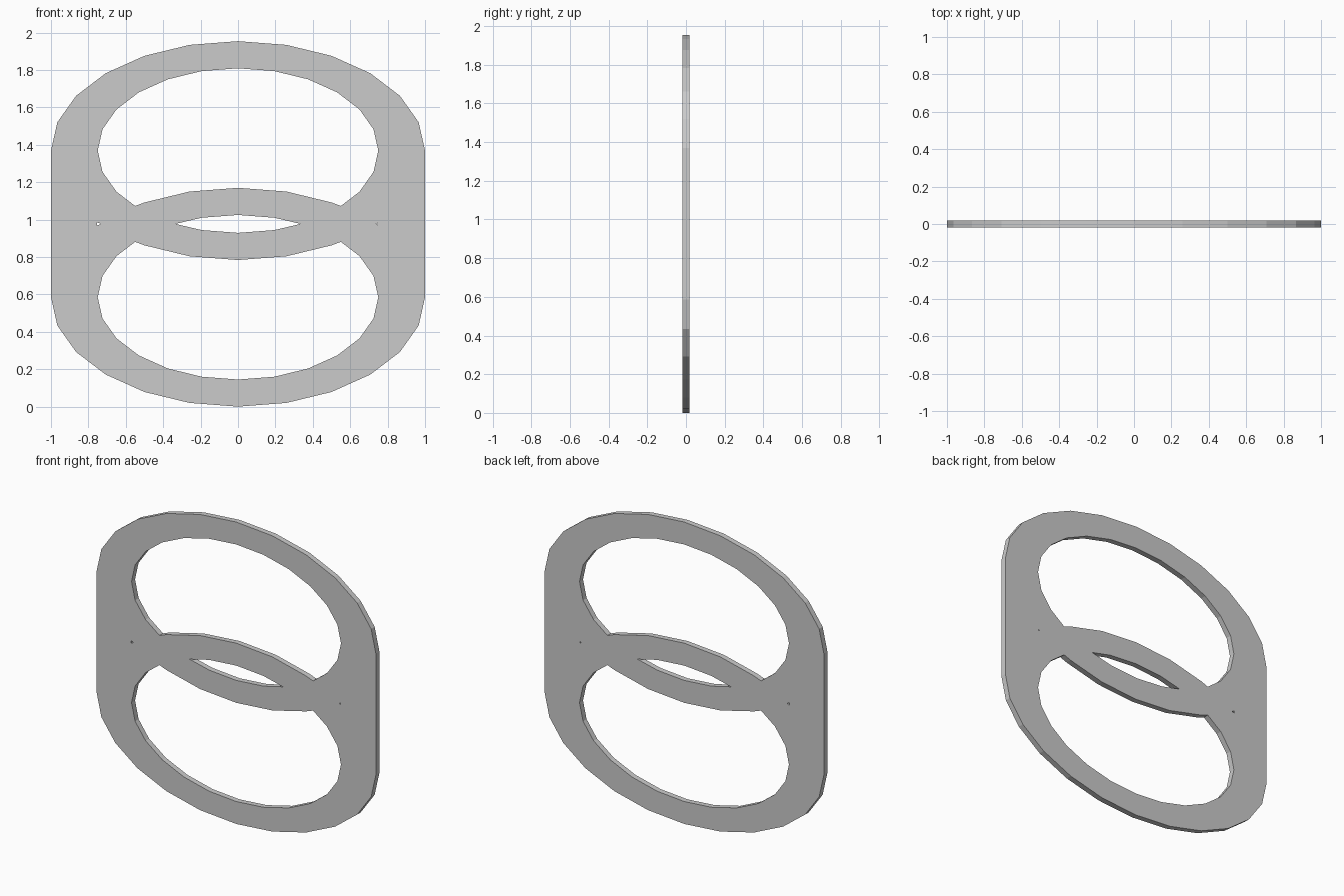
import bpy
from math import sin, cos, radians, pi

if "Cube" in bpy.data.objects:
    bpy.data.objects.remove(bpy.data.objects["Cube"])

HALF_T = 0.018            # half plate thickness
A, B = 1.0, 0.585         # outer ellipse radii
AI, BI = 0.75, 0.44       # inner ellipse radii
LOW, MID, TOP = 0.585, 0.977, 1.369


def arc(a, b, cz, start, end):
    """Points of a 24-sided ellipse, every 15 degrees."""
    step = 15 if end > start else -15
    return [(a * cos(radians(t)), cz + b * sin(radians(t)))
            for t in range(start, end + step, step)]


def flip(points):
    """Mirror top to bottom about the middle of the plate."""
    return [(x, 2 * MID - z) for x, z in points]


# Outer outline: two half ellipses joined by straight sides
outline = arc(A, B, TOP, 0, 180) + arc(A, B, LOW, 180, 360)

# Upper opening: inner ellipse cut off by the other ring's outer edge
upper_hole = (arc(AI, BI, TOP, -30, 210) + [(-0.55, 1.073)]
              + arc(A, B, LOW, 120, 60) + [(0.55, 1.073)])

# Central lens where the two inner ellipses overlap
lens_top = arc(AI, BI, LOW, 75, 105)
lens = [(0.335, MID)] + lens_top + [(-0.335, MID)] + flip(lens_top)[::-1]

# Tiny gaps beside the ring crossings
left_gap = [(-0.755, MID + 0.008), (-0.755, MID - 0.008), (-0.739, MID - 0.003), (-0.739, MID + 0.003)]
right_gap = [(0.745, MID + 0.005), (0.745, MID - 0.005), (0.737, MID)]

# Filled, extruded profile
curve = bpy.data.curves.new("plate_profile", 'CURVE')
curve.dimensions = '2D'
curve.fill_mode = 'BOTH'
curve.extrude = HALF_T
for loop in (outline, upper_hole, flip(upper_hole), lens, left_gap, right_gap):
    spline = curve.splines.new('POLY')
    spline.points.add(len(loop) - 1)
    for p, (x, z) in zip(spline.points, loop):
        p.co = (x, z, 0, 1)
    spline.use_cyclic_u = True
profile = bpy.data.objects.new("plate_profile", curve)
bpy.context.collection.objects.link(profile)

# Bake to a flat-shaded mesh standing upright
deps = bpy.context.evaluated_depsgraph_get()
mesh = bpy.data.meshes.new_from_object(profile.evaluated_get(deps))
bpy.data.objects.remove(profile)
plate = bpy.data.objects.new("double_ring_plate", mesh)
bpy.context.collection.objects.link(plate)
plate.rotation_euler.x = pi / 2
for f in mesh.polygons:
    f.use_smooth = False
